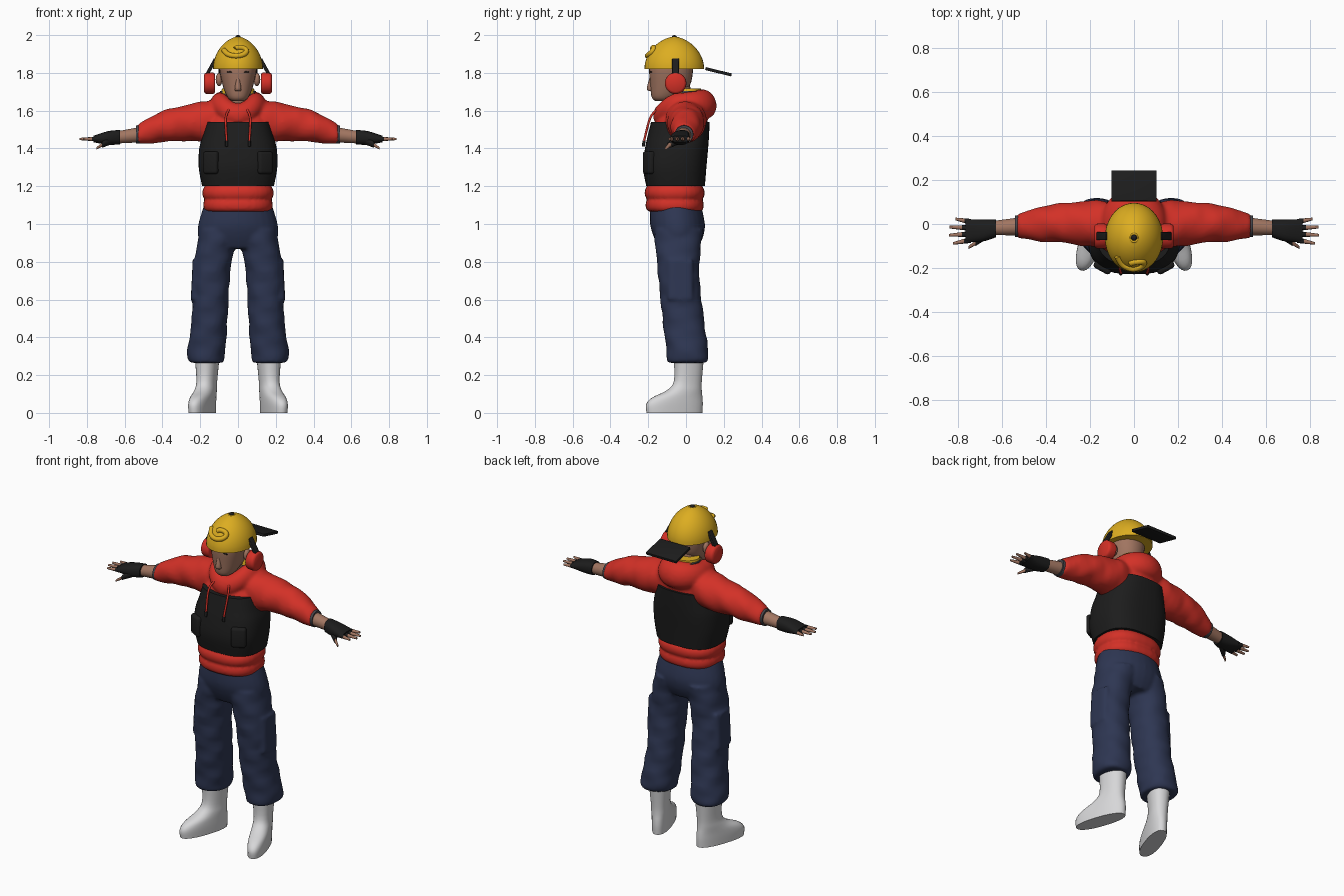
import bpy, bmesh, math

if "Cube" in bpy.data.objects:
    bpy.data.objects.remove(bpy.data.objects["Cube"])


def material(name, *rgb):
    mat = bpy.data.materials.new(name)
    mat.use_nodes = True
    mat.diffuse_color = (*rgb, 1)
    shader = mat.node_tree.nodes["Principled BSDF"]
    shader.inputs["Base Color"].default_value = (*rgb, 1)
    shader.inputs["Roughness"].default_value = .7
    return mat


RED = material("red cloth", .65, .03, .02)
BLACK = material("black fabric", .012, .012, .012)
NAVY = material("navy cloth", .027, .037, .085)
YELLOW = material("helmet yellow", .72, .42, .015)
SKIN = material("skin", .36, .18, .12)
WHITE = material("boot white", .68, .68, .69)
GREY = material("dark grey", .06, .06, .07)


def smooth_rows(rows, steps):
    """Catmull-Rom curve through the given rows of numbers."""
    result = []
    last = len(rows) - 1
    for i in range(last):
        near = [rows[max(0, min(last, i + k))] for k in (-1, 0, 1, 2)]
        for step in range(steps):
            t = step / steps
            result.append([b + t / 2 * (c - a + t * (a + a - 5 * b + 4 * c - d + t * (3 * (b - c) + d - a)))
                           for a, b, c, d in zip(*near)])
    return result + [list(rows[last])]


def skin_rings(bm, rings, loop=False):
    rows = [[bm.verts.new(point) for point in ring] for ring in rings]
    following = rows[1:] + rows[:1] if loop else rows[1:]
    for lower, upper in zip(rows, following):
        for i in range(len(lower)):
            bm.faces.new((lower[i - 1], lower[i], upper[i], upper[i - 1]))
    if not loop:
        bm.faces.new(rows[0])
        bm.faces.new(rows[-1])


def body(*rows):
    """Upright rings on the centre plane: height, depth, half width, half depth."""
    return [(z, 0, y, wide, deep) for z, y, wide, deep in rows]


def limb(*rows):
    """Round rings along x: position x, y, z and radius."""
    return [(x, y, z, radius, radius) for x, y, z, radius in rows]


def loft(bm, rows, axis="Z", side=1, power=2, fold=0, sides=28, steps=4):
    """Sweep superellipse rings along an axis, optionally rippled like cloth."""
    rings = []
    for t, mid_a, mid_b, radius_a, radius_b in smooth_rows(rows, steps):
        ring = []
        for i in range(sides):
            angle = math.tau * i / sides
            c, s = math.cos(angle), math.sin(angle)
            ripple = 1 + fold * (math.sin(3 * angle + 42 * t) + math.sin(2 * angle - 70 * t) / 2)
            a = mid_a + radius_a * ripple * math.copysign(abs(c) ** (2 / power), c)
            b = mid_b + radius_b * ripple * math.copysign(abs(s) ** (2 / power), s)
            x, y, z = (a, b, t) if axis == "Z" else (t, a, b)
            ring.append((x * side, y, z))
        rings.append(ring)
    skin_rings(bm, rings)


def finish(name, bm, mat, voxel=0):
    bmesh.ops.recalc_face_normals(bm, faces=bm.faces)
    mesh = bpy.data.meshes.new(name)
    bm.to_mesh(mesh)
    bm.free()
    mesh.materials.append(mat)
    obj = bpy.data.objects.new(name, mesh)
    bpy.context.collection.objects.link(obj)
    bpy.ops.object.select_all(action="DESELECT")
    obj.select_set(True)
    bpy.context.view_layer.objects.active = obj
    bpy.ops.object.shade_smooth_by_angle(angle=math.radians(50))
    if voxel:
        blend = obj.modifiers.new("blend", "REMESH")
        blend.mode, blend.voxel_size, blend.use_smooth_shade = "VOXEL", voxel, True
        soften = obj.modifiers.new("soften", "SMOOTH")
        soften.factor, soften.iterations = .5, 5
    return obj


def part(name, mat, rows, **options):
    bm = bmesh.new()
    loft(bm, rows, **options)
    return finish(name, bm, mat)


def box(name, mat, location, size, rotation, bevel):
    bm = bmesh.new()
    bmesh.ops.create_cube(bm, size=1)
    bmesh.ops.scale(bm, vec=size, verts=bm.verts)
    bmesh.ops.bevel(bm, geom=bm.edges[:], offset=bevel, segments=3, affect="EDGES", profile=.5)
    obj = finish(name, bm, mat)
    obj.location, obj.rotation_euler = location, rotation


def ball(name, mat, location, size):
    bm = bmesh.new()
    bmesh.ops.create_uvsphere(bm, u_segments=20, v_segments=12, radius=1)
    bmesh.ops.scale(bm, vec=size, verts=bm.verts)
    finish(name, bm, mat).location = location


def tube(name, mat, points, radius):
    curve = bpy.data.curves.new(name, "CURVE")
    curve.dimensions, curve.bevel_depth, curve.use_fill_caps = "3D", radius, True
    spline = curve.splines.new("POLY")
    points = smooth_rows(points, 5)
    spline.points.add(len(points) - 1)
    for target, point in zip(spline.points, points):
        target.co = (*point, 1)
    curve.materials.append(mat)
    bpy.context.collection.objects.link(bpy.data.objects.new(name, curve))


# Trousers: pelvis, two baggy legs and cargo pockets blended together
bm = bmesh.new()
loft(bm, body((.87, -.04, .17, .1), (.93, -.04, .21, .13), (1, -.045, .21, .145), (1.1, -.055, .18, .135)))
for side in (1, -1):
    loft(bm, [(.265, .165, 0, .08, .1), (.3, .17, .01, .1, .11), (.5, .15, -.015, .095, .11),
              (.75, .14, -.04, .1, .11), (.97, .1, -.04, .1, .13)], side=side, fold=.025, power=2.2, steps=8)
    loft(bm, [(.6, .21, -.03, .04, .07), (.81, .2, -.03, .04, .07)], side=side, power=4)
finish("trousers", bm, NAVY, voxel=.01)

# Sweater: body, rolled hem, sleeves and lowered hood blended together
bm = bmesh.new()
loft(bm, body((1.1, -.06, .17, .14), (1.3, -.06, .18, .145), (1.5, -.03, .18, .14),
              (1.58, -.01, .15, .12), (1.64, 0, .1, .09)), power=2.4)
for height, bulge in ((1.1, .185), (1.165, .19)):
    loft(bm, body(*((height + .035 * math.sin(a), -.06, bulge - .02 + .02 * math.cos(a),
                     bulge - .05 + .02 * math.cos(a)) for a in (-1.5, -.7, 0, .7, 1.5))), power=2.4)
for side in (1, -1):
    loft(bm, limb((.08, 0, 1.57, .095), (.17, 0, 1.545, .107), (.32, .005, 1.53, .09),
                  (.42, 0, 1.51, .08), (.53, -.01, 1.475, .053)), axis="X", side=side, fold=.03)
rings = []
for i in range(36):
    turn = math.tau * i / 36
    back = math.sin(turn)
    thick = .05 + .018 * max(0, back)
    dip = .055 * max(0, -back) ** 3
    ring = []
    for k in range(16):
        angle = math.tau * k / 16
        out = thick * math.cos(angle)
        ring.append(((.1 + out) * math.cos(turn), (.11 + out) * back - .015,
                     1.635 - dip + (thick + .01) * math.sin(angle) - out / 7))
    rings.append(ring)
skin_rings(bm, rings, loop=True)
finish("hooded_sweater", bm, RED, voxel=.01)

# Padded vest
part("vest", BLACK, body((1.2, -.055, .19, .155), (1.3, -.06, .208, .168), (1.4, -.05, .205, .167),
                         (1.47, -.04, .186, .162), (1.54, -.03, .17, .155)), power=2.7, sides=40)

FINGERS = {"index": .82, "middle": .84, "ring": .838, "little": .81}
for side, tag in ((1, "left_"), (-1, "right_")):
    # Angled front pouch and drawstring
    box(tag + "pouch", BLACK, (.137 * side, -.187, 1.325), (.085, .06, .12), (0, 0, side / 2), .015)
    tube(tag + "drawstring", RED, [(.045 * side, -.15, 1.61), (.065 * side, -.19, 1.56),
                                   (.06 * side, -.222, 1.44)], .006)
    tube(tag + "drawstring_tip", BLACK, [(.06 * side, -.222, 1.44), (.06 * side, -.226, 1.41)], .008)

    # Forearm, cuff and fingerless glove
    arm = dict(axis="X", side=side)
    part(tag + "forearm", SKIN, limb((.5, -.01, 1.475, .042), (.67, -.02, 1.455, .03)), **arm)
    part(tag + "cuff", GREY, limb((.52, -.01, 1.475, .05), (.54, -.01, 1.473, .048)), **arm)
    part(tag + "glove", BLACK, [(.625, -.02, 1.46, .04, .038), (.69, -.03, 1.455, .05, .036),
                                (.765, -.03, 1.45, .052, .017)], power=2.5, **arm)
    for k, (finger, tip) in enumerate(FINGERS.items()):
        root = (.74, -.072 + .027 * k, 1.45, .014)
        end = (tip, -.088 + .037 * k, 1.45, .006)
        knuckle = [r + (e - r) * .4 for r, e in zip(root, end)]
        part(tag + finger + "_glove", BLACK, limb(root, knuckle), sides=10, **arm)
        part(tag + finger + "_finger", SKIN, limb(knuckle, end), sides=10, **arm)
    part(tag + "thumb_glove", BLACK, limb((.67, -.045, 1.445, .024), (.72, -.085, 1.42, .016)), sides=12, **arm)
    part(tag + "thumb", SKIN, limb((.71, -.08, 1.425, .012), (.75, -.106, 1.4, .007)), sides=10, **arm)

    # Rubber boot, toe turned outward
    boot = part(tag + "boot", WHITE, body((0, -.075, .05, .155), (.045, -.075, .052, .157), (.08, -.06, .052, .14),
                                          (.12, -.02, .051, .095), (.17, 0, .05, .075), (.285, .005, .06, .08)),
                power=2.3)
    boot.location = (.165 * side, .01, 0)
    boot.rotation_euler.z = side / 3

    # Ear defender with its arm, ear and eyebrow
    part(tag + "ear_defender", RED, limb((.122, -.055, 1.745, .047), (.13, -.055, 1.745, .056),
                                         (.168, -.055, 1.745, .056), (.18, -.055, 1.745, .045)), **arm)
    box(tag + "defender_arm", BLACK, (.143 * side, -.055, 1.83), (.018, .036, .1), (0, -side / 2, 0), .004)
    ball(tag + "ear", SKIN, (.1 * side, -.055, 1.765), (.018, .025, .035))
    ball(tag + "eyebrow", BLACK, (.038 * side, -.185, 1.805), (.022, .006, .004))

# Head, neck, nose and collar
part("neck", SKIN, body((1.55, -.02, .07, .07), (1.74, -.05, .06, .07)))
part("head", SKIN, body((1.65, -.125, .03, .035), (1.67, -.115, .055, .066), (1.73, -.085, .08, .104),
                        (1.83, -.078, .1, .117), (1.88, -.07, .09, .105)), power=2.2)
part("nose", SKIN, body((1.705, -.185, .015, .013), (1.72, -.187, .017, .02), (1.785, -.18, .007, .01)), sides=12)
part("grey_collar", GREY, body((1.6, 0, .1, .09), (1.705, .02, .095, .08)))
part("yellow_collar", YELLOW, body((1.69, .005, .09, .075), (1.718, .008, .085, .07)))


# Helmet dome with a raised swirl, top knob and rear visor
HELMET_Y, BRIM, HALF_WIDTH, HALF_DEPTH = -.062, 1.82, .132, .158


def dome(z):
    return max(.04, 1 - ((z - BRIM) / .172) ** 2) ** .6


levels = [BRIM + .17 * math.sin(k * math.pi / 20) for k in range(11)]
part("helmet", YELLOW, body(*((z, HELMET_Y, HALF_WIDTH * dome(z), HALF_DEPTH * dome(z)) for z in levels)), sides=36)
swirl = []
for k in range(9):
    angle, reach = math.pi + k * .7, .075 - .007 * k
    x, z = reach * math.cos(angle), 1.92 + reach * math.sin(angle) / 2
    swirl.append((x, HELMET_Y - HALF_DEPTH * math.sqrt(max(0, dome(z) ** 2 - (x / HALF_WIDTH) ** 2)), z))
tube("helmet_swirl", YELLOW, swirl, .014)
ball("helmet_knob", BLACK, (0, HELMET_Y, 1.988), (.014, .014, .012))
box("rear_visor", BLACK, (0, .172, 1.806), (.204, .142, .016), (-.24, 0, 0), .002)
